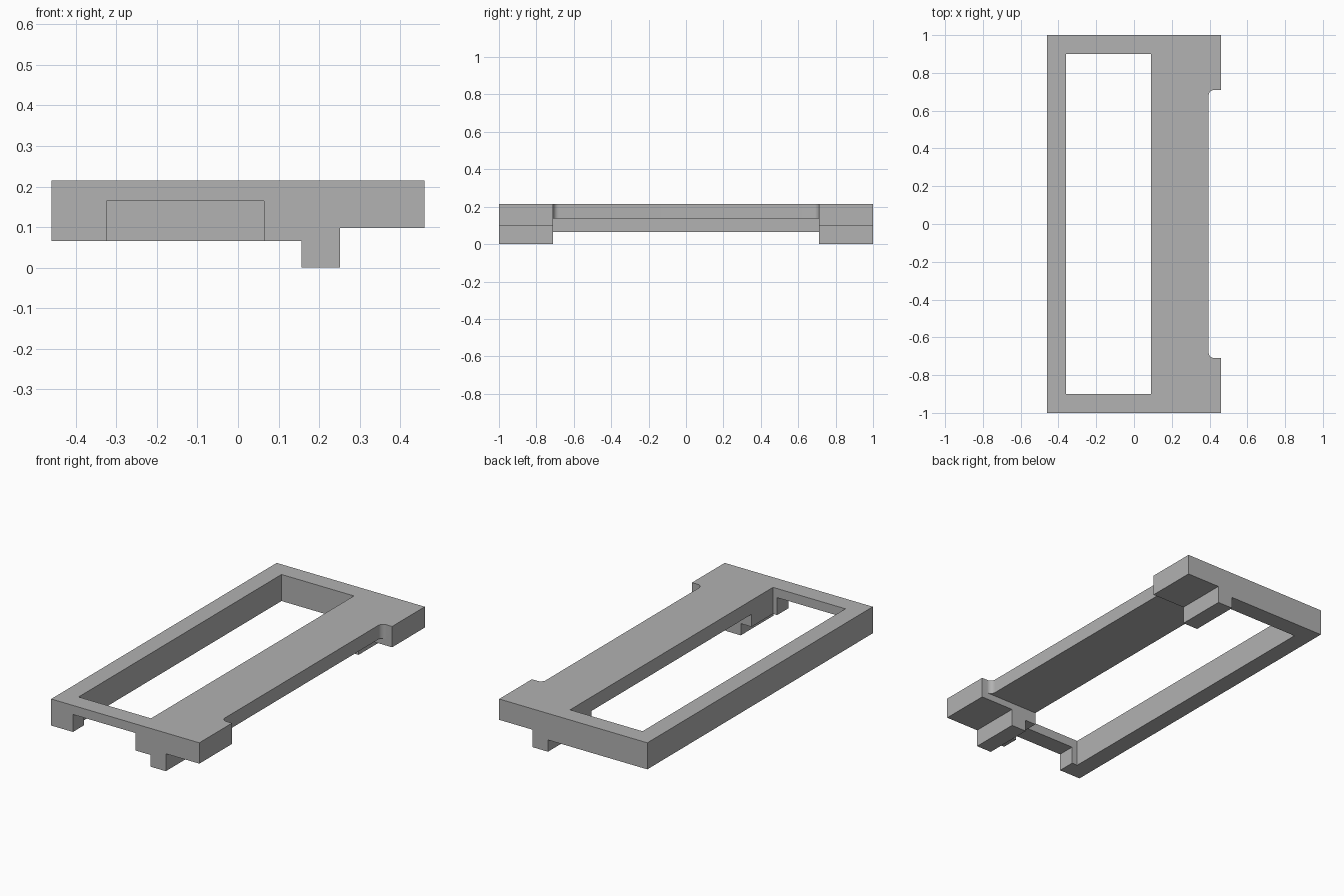
import bpy
import bmesh
from math import radians

old = bpy.data.objects.get("Cube")
if old:
    bpy.data.objects.remove(old, do_unlink=True)

grey = bpy.data.materials.new("plain grey")
grey.use_nodes = True
COLOUR = (0.445, 0.445, 0.445, 1)
grey.diffuse_color = COLOUR
grey.node_tree.nodes["Principled BSDF"].inputs["Base Color"].default_value = COLOUR


def prism(name, outline, axis, low, high, rounded=(), radius=0.03):
    """Extrude a closed outline along y or z; rounded lists corners to fillet."""
    bm = bmesh.new()
    place = (lambda a, b: (a, low, b)) if axis == "y" else (lambda a, b: (a, b, low))
    verts = [bm.verts.new(place(a, b)) for a, b in outline]
    face = bm.faces.new(verts)
    if rounded:
        bmesh.ops.bevel(bm, geom=[verts[i] for i in rounded], offset=radius,
                        segments=8, profile=0.5, affect="VERTICES")
        face = bm.faces[:][0]
    new = bmesh.ops.extrude_face_region(bm, geom=[face])["geom"]
    step = high - low
    move = (0, step, 0) if axis == "y" else (0, 0, step)
    bmesh.ops.translate(bm, vec=move,
                        verts=[v for v in new if isinstance(v, bmesh.types.BMVert)])
    bmesh.ops.recalc_face_normals(bm, faces=bm.faces[:])
    mesh = bpy.data.meshes.new(name)
    bm.to_mesh(mesh)
    bm.free()
    mesh.materials.append(grey)
    obj = bpy.data.objects.new(name, mesh)
    bpy.context.collection.objects.link(obj)
    return obj


def rect(a0, a1, b0, b1):
    return [(a0, b0), (a1, b0), (a1, b1), (a0, b1)]


# Full-length body with the foot and the raised lip in its cross-section
TOP, BOTTOM, LIP = 0.215, 0.066, 0.098
frame = prism("frame", [(-0.46, BOTTOM), (0.157, BOTTOM), (0.157, 0), (0.252, 0),
                        (0.252, LIP), (0.46, LIP), (0.46, TOP), (-0.46, TOP)],
              "y", -1, 1)

END = 0.71
cutters = [
    # long window opening
    prism("window_cutter", rect(-0.36, 0.09, -0.9, 0.9), "z", -0.5, 0.5),
    # hollow under the thin plate, between the two end blocks
    prism("underside_cutter", rect(0, 0.6, -0.5, 0.136), "y", -END, END),
    # side cutout with filleted inner corners
    prism("side_cutter", rect(0.395, 0.6, -END, END), "z", -0.5, 0.5, rounded=(0, 3)),
    # notch through the front wall only
    prism("notch_cutter", rect(-0.325, 0.064, -0.5, 0.164), "y", -1.2, -0.8),
]

bpy.context.view_layer.objects.active = frame
for cutter in cutters:
    cutter.hide_render = True
    mod = frame.modifiers.new(cutter.name, "BOOLEAN")
    mod.operation = "DIFFERENCE"
    mod.solver = "EXACT"
    mod.object = cutter
    bpy.ops.object.modifier_apply(modifier=mod.name)
    bpy.data.objects.remove(cutter, do_unlink=True)

# Smooth fillets, crisp edges elsewhere
for obj in bpy.context.selected_objects:
    obj.select_set(False)
frame.select_set(True)
bpy.ops.object.shade_smooth_by_angle(angle=radians(30))
